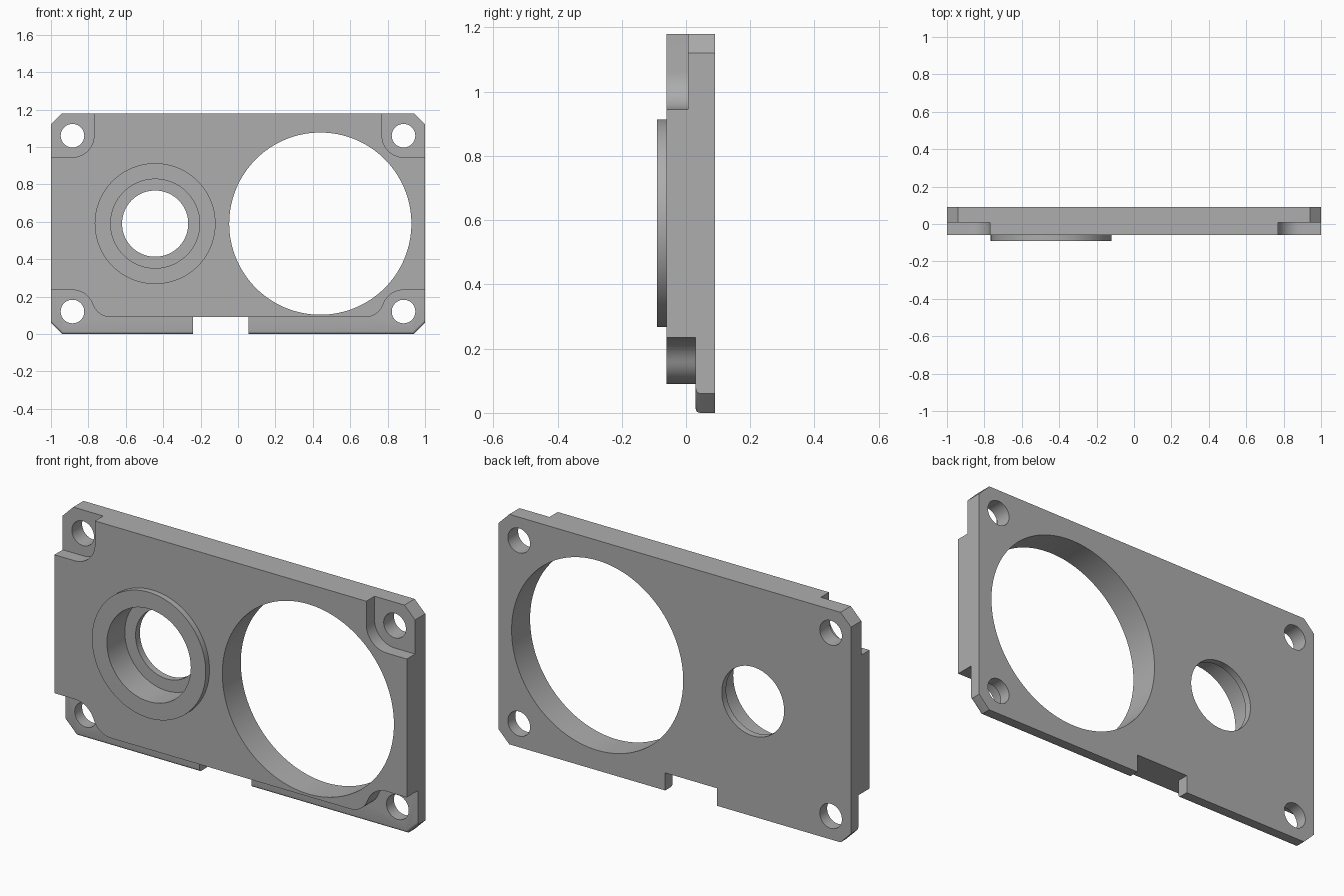
import bpy
import bmesh
from math import cos, sin, radians

cube = bpy.data.objects.get("Cube")
if cube:
    bpy.data.objects.remove(cube, do_unlink=True)

grey = bpy.data.materials.new("plain grey")
grey.use_nodes = True
grey.diffuse_color = (0.42, 0.42, 0.42, 1)
grey.node_tree.nodes["Principled BSDF"].inputs["Base Color"].default_value = (0.42, 0.42, 0.42, 1)

FRONT, BACK, HEIGHT = -0.06, 0.09, 1.18
HOLE_X, LOW_Z, HIGH_Z = 0.885, 0.12, 1.06


def arc(cx, cz, r, start, end, steps=14):
    angles = [radians(start + (end - start) * i / steps) for i in range(steps + 1)]
    return [(cx + r * cos(a), cz + r * sin(a)) for a in angles]


def prism(name, outline, y0, y1):
    """Extrude an (x, z) outline from y0 to y1."""
    bm = bmesh.new()
    face = bm.faces.new([bm.verts.new((x, y0, z)) for x, z in outline])
    ext = bmesh.ops.extrude_face_region(bm, geom=[face])
    verts = [v for v in ext["geom"] if isinstance(v, bmesh.types.BMVert)]
    bmesh.ops.translate(bm, verts=verts, vec=(0, y1 - y0, 0))
    bmesh.ops.recalc_face_normals(bm, faces=bm.faces)
    mesh = bpy.data.meshes.new(name)
    bm.to_mesh(mesh)
    bm.free()
    mesh.materials.append(grey)
    obj = bpy.data.objects.new(name, mesh)
    bpy.context.collection.objects.link(obj)
    return obj


def disc(name, x, z, r, y0, y1, sides=96):
    return prism(name, arc(x, z, r, 0, 360, sides)[:-1], y0, y1)


def combine(target, tool, operation="DIFFERENCE"):
    tool.hide_render = True
    mod = target.modifiers.new(tool.name, "BOOLEAN")
    mod.operation, mod.solver, mod.object = operation, "EXACT", tool
    bpy.context.view_layer.objects.active = target
    bpy.ops.object.modifier_apply(modifier=mod.name)
    bpy.data.objects.remove(tool, do_unlink=True)


# Plate with chamfered corners
c = 0.06
right_side = [(1 - c, 0), (1, c), (1, HEIGHT - c), (1 - c, HEIGHT)]
plate = prism("mounting_plate", right_side + [(-x, z) for x, z in reversed(right_side)], FRONT, BACK)

# Lower step, swept around the two bottom screw holes
left = [(-1.1, -0.1), (-1.1, 0.235)]
left += arc(-HOLE_X, LOW_Z, 0.115, 90, 19.4)
left += arc(-0.68, 0.192, 0.102, 199.4, 270)[1:]
combine(plate, prism("lower_step", left + [(-x, z) for x, z in reversed(left)], -0.2, 0.03))

# Upper corner pockets
for side in (-1, 1):
    pocket = [(-1.1, 1.3), (-1.1, 0.945)] + arc(-HOLE_X, HIGH_Z, 0.115, 270, 360) + [(-0.77, 1.3)]
    combine(plate, prism("corner_pocket", [(-side * x, z) for x, z in pocket], -0.2, 0.007))

# Cable notch in the bottom flange
combine(plate, prism("notch", [(-0.24, -0.1), (0.055, -0.1), (0.055, 0.09), (-0.24, 0.09)], -0.2, 0.2))

# Rounded front edge along the bottom flange
bm = bmesh.new()
bm.from_mesh(plate.data)
edges = [e for e in bm.edges
         if all(abs(v.co.y - 0.03) < 1e-4 and v.co.z < c + 1e-4 for v in e.verts)
         and any(f.normal.z < -0.5 for f in e.link_faces)]
bmesh.ops.bevel(bm, geom=edges, offset=0.014, segments=4, profile=0.5, affect="EDGES")
bm.to_mesh(plate.data)
bm.free()

# Raised boss with a counterbored opening
BX, MID = -0.443, 0.59
combine(plate, disc("boss", BX, MID, 0.323, -0.09, 0.0), "UNION")
combine(plate, disc("counterbore", BX, MID, 0.238, -0.2, 0.055))
combine(plate, disc("small_opening", BX, MID, 0.177, -0.2, 0.2))

# Large opening
combine(plate, disc("large_opening", 0.44, MID, 0.487, -0.2, 0.2, 128))

# Screw holes
for x in (-HOLE_X, HOLE_X):
    for z in (LOW_Z, HIGH_Z):
        combine(plate, disc("screw_hole", x, z, 0.063, -0.2, 0.2, 48))

# Smooth curved walls, crisp edges
bpy.ops.object.select_all(action="DESELECT")
plate.select_set(True)
bpy.context.view_layer.objects.active = plate
bpy.ops.object.shade_smooth_by_angle(angle=radians(30))
